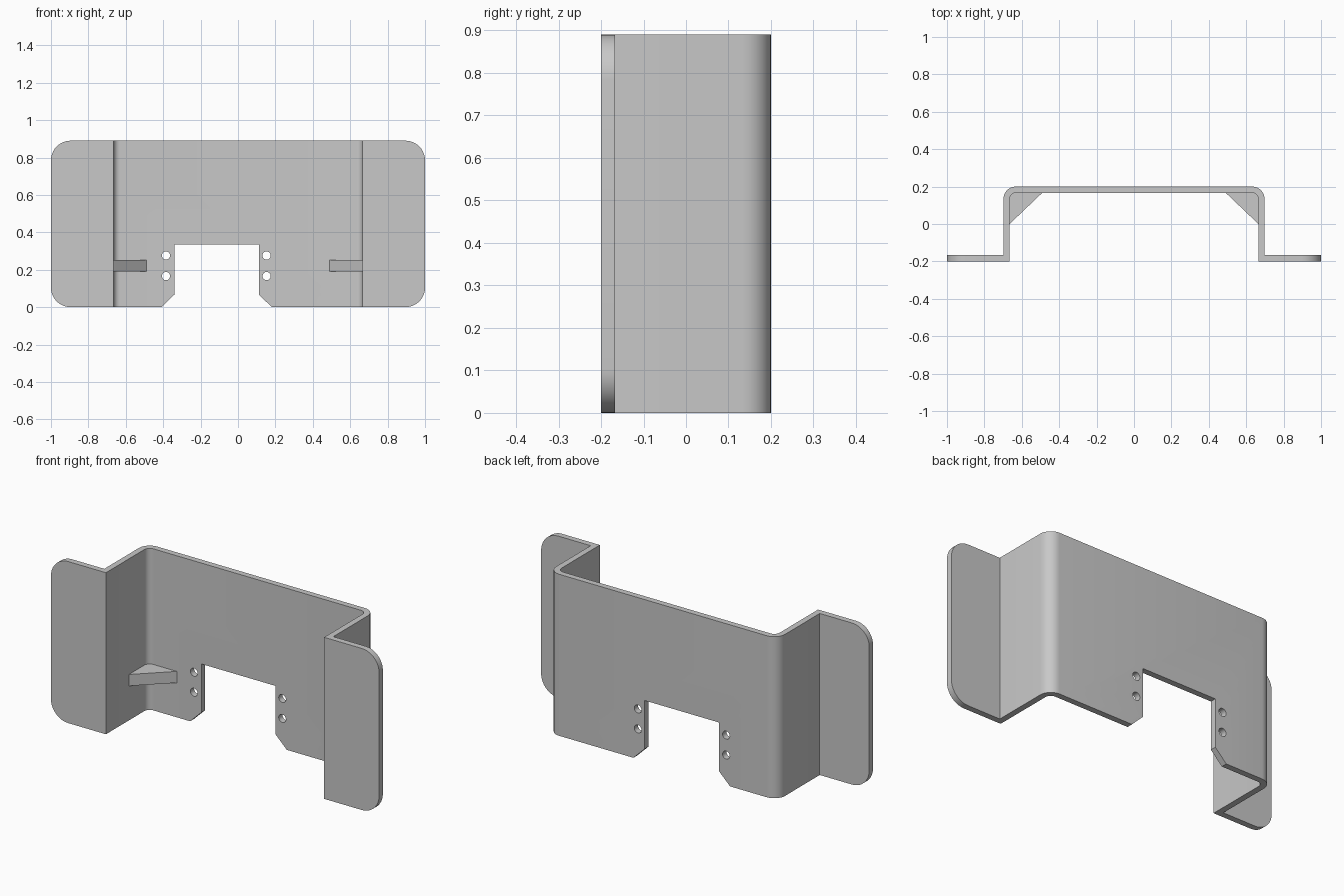
import bpy, bmesh
from math import cos, sin, radians
from mathutils import Vector

cube = bpy.data.objects.get("Cube")
if cube:
    bpy.data.objects.remove(cube, do_unlink=True)

HEIGHT = 0.89
DEPTH = 0.2          # half depth
WALL = 0.033
INNER_X = 0.665      # inside face of the side walls
BEND = 0.033         # inside bend radius

steel = bpy.data.materials.new("light grey")
steel.use_nodes = True
grey = (0.58, 0.58, 0.58, 1)
steel.diffuse_color = grey
steel.node_tree.nodes["Principled BSDF"].inputs["Base Color"].default_value = grey


def prism(bm, outline, offset):
    """Extrude a closed outline of 3D points along an offset."""
    face = bm.faces.new([bm.verts.new(p) for p in outline])
    ext = bmesh.ops.extrude_face_region(bm, geom=[face], use_keep_orig=True)
    top = [v for v in ext["geom"] if isinstance(v, bmesh.types.BMVert)]
    bmesh.ops.translate(bm, verts=top, vec=Vector(offset))


def make_object(name, bm):
    bmesh.ops.recalc_face_normals(bm, faces=bm.faces)
    mesh = bpy.data.meshes.new(name)
    bm.to_mesh(mesh)
    bm.free()
    obj = bpy.data.objects.new(name, mesh)
    bpy.context.collection.objects.link(obj)
    mesh.materials.append(steel)
    return obj


def arc(cx, cy, r, start, end, steps):
    angles = [radians(start + (end - start) * i / steps) for i in range(steps + 1)]
    return [(cx + r * cos(a), cy + r * sin(a)) for a in angles]


# Bent plate: hat-shaped section extruded upwards
cx, cy = INNER_X - BEND, DEPTH - WALL - BEND
half = arc(cx, cy, BEND, 90, 0, 8)
half += [(INNER_X, -DEPTH), (1, -DEPTH), (1, WALL - DEPTH), (INNER_X + WALL, WALL - DEPTH)]
half += arc(cx, cy, BEND + WALL, 0, 90, 8)
section = half + [(-x, y) for x, y in reversed(half)]
bm = bmesh.new()
prism(bm, [(x, y, 0) for x, y in section], (0, 0, HEIGHT))

# Rounded outer corners of the flanges
corners = [e for e in bm.edges
           if all(abs(v.co.x) > 0.99 for v in e.verts)
           and abs(e.verts[0].co.z - e.verts[1].co.z) < 0.001]
bmesh.ops.bevel(bm, geom=corners, offset=0.105, offset_type='OFFSET',
                segments=10, profile=0.5, affect='EDGES')
plate = make_object("bent_plate", bm)

# Cutter: chamfered notch and four bolt holes in the back panel
bm = bmesh.new()
notch = [(-0.48, -0.07), (-0.34, 0.067), (-0.34, 0.334),
         (0.112, 0.334), (0.112, 0.067), (0.252, -0.07)]
holes = [arc(x, z, 0.022, 0, 345, 23) for x in (-0.385, 0.153) for z in (0.166, 0.276)]
for outline in [notch] + holes:
    prism(bm, [(x, 0.1, z) for x, z in outline], (0, 0.2, 0))
cutter = make_object("panel_cutter", bm)
cutter.hide_render = True

cut = plate.modifiers.new("cutouts", 'BOOLEAN')
cut.operation = 'DIFFERENCE'
cut.solver = 'EXACT'
cut.object = cutter
bpy.ops.object.select_all(action='DESELECT')
bpy.context.view_layer.objects.active = plate
plate.select_set(True)
bpy.ops.object.modifier_apply(modifier=cut.name)
bpy.data.objects.remove(cutter, do_unlink=True)
bpy.ops.object.shade_smooth_by_angle(angle=radians(30))

# Triangular gussets in the inside corners, tucked slightly into the plate
gusset = [(0.665, 0), (0.49, 0.167), (0.49, 0.172), (0.65, 0.172), (0.67, 0.15), (0.67, 0)]
for name, side in (("left_gusset", 1), ("right_gusset", -1)):
    bm = bmesh.new()
    prism(bm, [(side * x, y, 0.19) for x, y in gusset], (0, 0, 0.063))
    make_object(name, bm)
